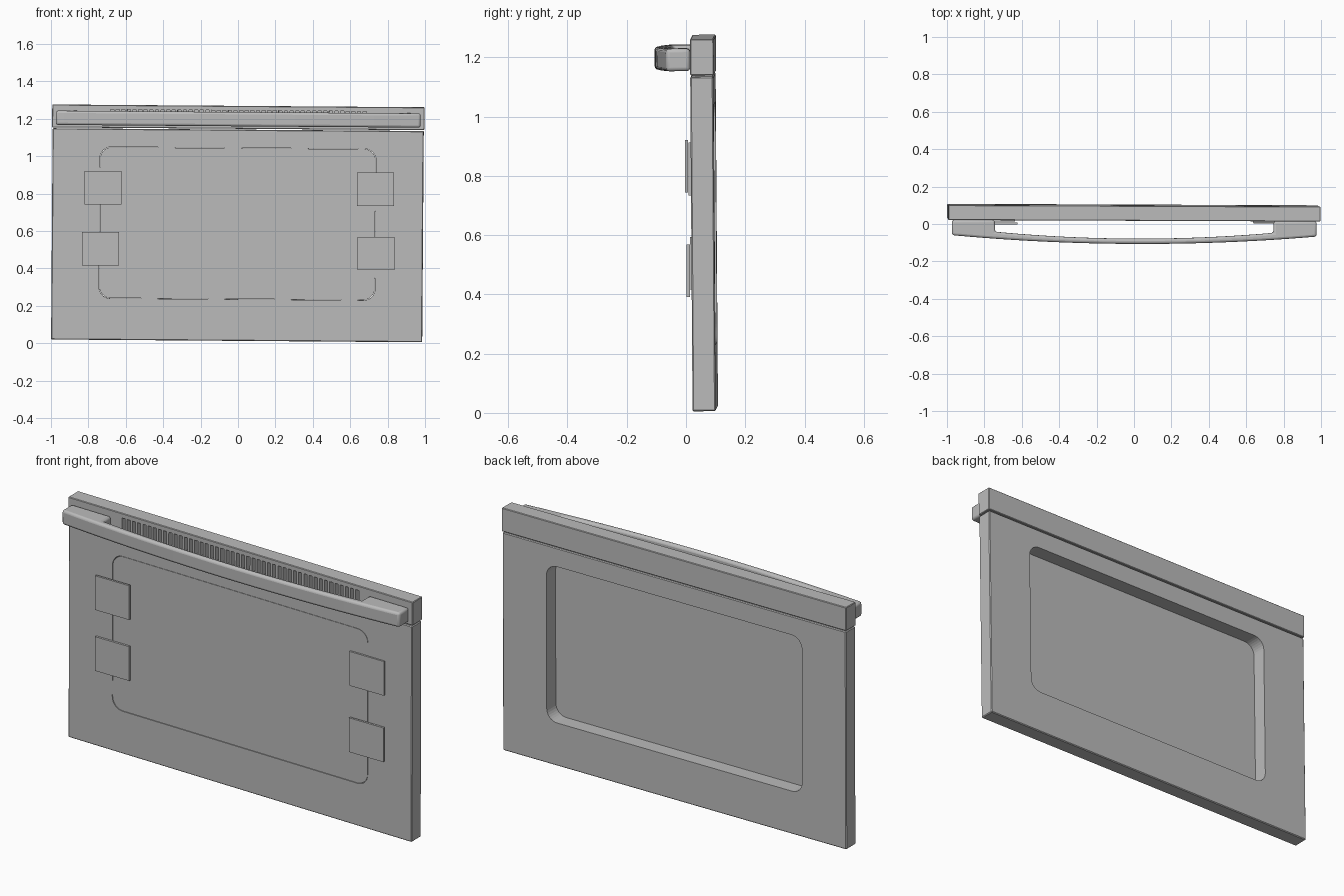
import bpy, bmesh, math
from mathutils import Matrix, Vector

cube = bpy.data.objects.get("Cube")
if cube:
    bpy.data.objects.remove(cube)

# The whole door leans very slightly
TILT = (Matrix.Translation((-0.0075, 0, 0.0125)) @ Matrix.Rotation(-0.004, 4, 'Z')
        @ Matrix.Rotation(0.0075, 4, 'Y') @ Matrix.Rotation(0.007, 4, 'X'))
FRONT, BACK = 0.026, 0.104

grey = bpy.data.materials.new("plain grey")
grey.use_nodes = True
grey.diffuse_color = (0.5, 0.5, 0.5, 1)
grey.node_tree.nodes["Principled BSDF"].inputs["Base Color"].default_value = (0.5, 0.5, 0.5, 1)


def finish(name, bm, matrix=TILT):
    bmesh.ops.recalc_face_normals(bm, faces=bm.faces)
    mesh = bpy.data.meshes.new(name)
    bm.to_mesh(mesh)
    bm.free()
    mesh.materials.append(grey)
    obj = bpy.data.objects.new(name, mesh)
    bpy.context.collection.objects.link(obj)
    obj.matrix_world = matrix
    return obj


def add_box(bm, lo, hi):
    lo, hi = Vector(lo), Vector(hi)
    place = Matrix.Translation((lo + hi) / 2) @ Matrix.Diagonal((*(hi - lo), 1))
    bmesh.ops.create_cube(bm, size=1, matrix=place)


def box(name, lo, hi, matrix=TILT):
    bm = bmesh.new()
    add_box(bm, lo, hi)
    return finish(name, bm, matrix)


def prism(name, points, offset):
    """Extrude a flat outline along an offset."""
    bm = bmesh.new()
    face = bm.faces.new([bm.verts.new(p) for p in points])
    out = bmesh.ops.extrude_face_region(bm, geom=[face])
    bmesh.ops.translate(bm, vec=offset,
                        verts=[v for v in out["geom"] if isinstance(v, bmesh.types.BMVert)])
    return finish(name, bm)


def window_shape(name, y0, y1, inset=0.0):
    """Rounded rectangle slab matching the window opening."""
    w, h, r = 0.738 - inset, 0.405 - inset, 0.06
    pts = []
    for quarter, (sx, sz) in enumerate([(1, 1), (-1, 1), (-1, -1), (1, -1)]):
        for step in range(9):
            a = (quarter + step / 8) * math.pi / 2
            pts.append((sx * (w - r) + r * math.cos(a), y0,
                        0.627 + sz * (h - r) + r * math.sin(a)))
    return prism(name, pts, (0, y1 - y0, 0))


def cut(target, cutter):
    mod = target.modifiers.new("opening", 'BOOLEAN')
    mod.operation, mod.object, mod.solver = 'DIFFERENCE', cutter, 'EXACT'
    cutter.hide_render = True
    cutter.hide_viewport = True
    cutter.display_type = 'WIRE'


def bevel(obj, width, segments):
    mod = obj.modifiers.new("soft edges", 'BEVEL')
    mod.width, mod.segments = width, segments
    mod.limit_method, mod.angle_limit = 'ANGLE', math.radians(40)


def smooth(obj):
    bpy.ops.object.select_all(action='DESELECT')
    obj.select_set(True)
    bpy.context.view_layer.objects.active = obj
    bpy.ops.object.shade_smooth_by_angle(angle=math.radians(35))


# Door panel with its window opening and thin pane
panel = box("door_panel", (-0.992, FRONT, 0), (0.992, BACK, 1.129))
bevel(panel, 0.004, 1)
cut(panel, window_shape("window_cutter", FRONT - 0.1, BACK + 0.1))
window_shape("window_pane", FRONT + 0.001, FRONT + 0.006, 0.002)

# Top rail with a row of vent slots
rail = box("top_rail", (-0.995, FRONT, 1.134), (0.995, BACK + 0.002, 1.256))
bevel(rail, 0.003, 1)
slots = bmesh.new()
COUNT, PITCH = 46, 0.03
for i in range(COUNT):
    x = (i - (COUNT - 1) / 2) * PITCH
    add_box(slots, (x - 0.009, FRONT - 0.02, 1.155), (x + 0.009, FRONT + 0.03, 1.232))
cut(rail, finish("vent_slot_cutter", slots))

# Bowed handle: outer arc, mounting feet and inner arc in one outline
def bow(half, y_end, y_mid):
    return [(half * t, y_mid + (y_end - y_mid) * t * t, 1.148)
            for t in (i / 12 - 1 for i in range(25))]


outline = bow(0.975, -0.055, -0.098) + [(0.975, FRONT, 1.148), (0.745, FRONT, 1.148)]
outline += bow(0.745, -0.036, -0.07)[::-1] + [(-0.745, FRONT, 1.148), (-0.975, FRONT, 1.148)]
handle = prism("handle", outline, (0, 0, 0.076))
bevel(handle, 0.012, 3)
smooth(handle)

# Four square clips holding the pane: centre x, centre z, front y
CLIPS = {"upper_right_clip": (-0.723, 0.832, -0.004), "lower_right_clip": (-0.735, 0.505, 0.013),
         "upper_left_clip": (0.735, 0.823, 0.008), "lower_left_clip": (0.737, 0.48, 0.002)}
for name, (x, z, y) in CLIPS.items():
    box(name, (x - 0.099, y, z - 0.089), (x + 0.099, y + 0.011, z + 0.089), Matrix())
